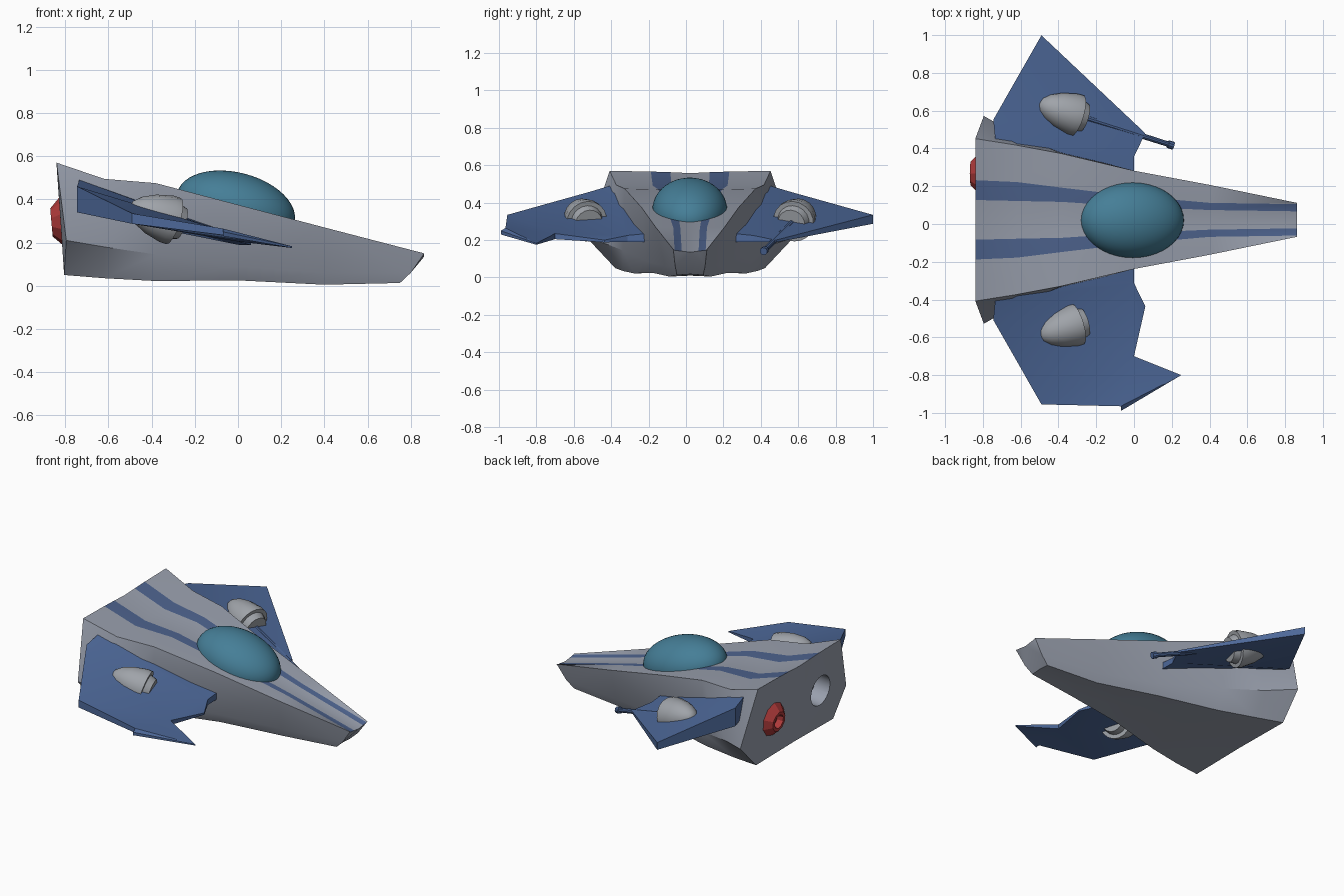
import bpy, bmesh, math
from mathutils import Vector

if "Cube" in bpy.data.objects:
    bpy.data.objects.remove(bpy.data.objects["Cube"])

YC = 0.022  # symmetry plane of the craft


def mat(name, rgb):
    m = bpy.data.materials.new(name)
    m.diffuse_color = (*rgb, 1)
    m.use_nodes = True
    m.node_tree.nodes["Principled BSDF"].inputs["Base Color"].default_value = m.diffuse_color
    return m


GREY = mat("hull_grey", (0.32, 0.35, 0.42))
STRIPE = mat("stripe_blue", (0.075, 0.125, 0.27))
BLUE = mat("wing_blue", (0.075, 0.14, 0.32))
GLASS = mat("canopy_teal", (0.06, 0.21, 0.31))
RED = mat("engine_red", (0.45, 0.045, 0.045))
POD = mat("pod_grey", (0.35, 0.37, 0.40))


def make(name, bm, mats, angle=30):
    bmesh.ops.recalc_face_normals(bm, faces=bm.faces)
    me = bpy.data.meshes.new(name)
    bm.to_mesh(me)
    bm.free()
    for m in mats:
        me.materials.append(m)
    ob = bpy.data.objects.new(name, me)
    bpy.context.collection.objects.link(ob)
    smooth(ob, angle)
    return ob


def smooth(ob, angle):
    bpy.ops.object.select_all(action='DESELECT')
    ob.select_set(True)
    bpy.context.view_layer.objects.active = ob
    bpy.ops.object.shade_smooth_by_angle(angle=math.radians(angle))


def lathe(name, profile, origin, axis, material, sides=16, angle=35):
    """Spin (distance, radius) pairs around an axis."""
    q = Vector((0, 0, 1)).rotation_difference(Vector(axis).normalized())
    bm = bmesh.new()
    rings = []
    for t, r in profile:
        rings.append([bm.verts.new(Vector(origin) + q @ Vector((
            r * math.cos(2 * math.pi * i / sides), r * math.sin(2 * math.pi * i / sides), t)))
            for i in range(sides)])
    for a, b in zip(rings, rings[1:]):
        for i in range(sides):
            j = (i + 1) % sides
            bm.faces.new((a[i], a[j], b[j], b[i]))
    bmesh.ops.remove_doubles(bm, verts=bm.verts, dist=1e-5)
    ends = [e for e in bm.edges if e.is_boundary]
    if ends:
        bmesh.ops.holes_fill(bm, edges=ends, sides=0)
    return make(name, bm, [material], angle)


# Hull stations: x of deck, chine, bottom; (half width, z) of deck edge, chine,
# bottom; stripe inner and outer half width; dip of the deck centre
stations = [
    (-0.84, -0.795, -0.805, (0.43, 0.57), (0.55, 0.21), (0.40, 0.05), 0.105, 0.21, 0.012),
    (-0.62, -0.62, -0.62, (0.395, 0.495), (0.45, 0.18), (0.36, 0.035), 0.10, 0.20, 0.012),
    (-0.38, -0.38, -0.38, (0.35, 0.475), (0.36, 0.145), (0.30, 0.022), 0.095, 0.17, 0.015),
    (0.0, 0.0, 0.0, (0.26, 0.375), (0.235, 0.09), (0.20, 0.025), 0.07, 0.125, 0.012),
    (0.4, 0.4, 0.4, (0.185, 0.27), (0.135, 0.06), (0.11, 0.005), 0.052, 0.09, 0.01),
    (0.862, 0.80, 0.75, (0.09, 0.15), (0.08, 0.06), (0.07, 0.013), 0.045, 0.083, 0.015),
]
bm = bmesh.new()
rings = []
for xd, xc, xb, e, c, b, si, so, dip in stations:
    half = [(xd, 0, e[1] - dip), (xd, si, e[1] - dip * 0.6), (xd, so, e[1] - dip * 0.3),
            (xd, *e), (xc, *c), (xb, *b), (xb, 0, b[1] + 0.005)]
    full = half + [(x, -h, z) for x, h, z in half[5:0:-1]]
    rings.append([bm.verts.new((x, h + YC, z)) for x, h, z in full])
for a, b in zip(rings, rings[1:]):
    for k in range(12):
        f = bm.faces.new((a[k], a[(k + 1) % 12], b[(k + 1) % 12], b[k]))
        f.material_index = 1 if k in (1, 10) else 0
for end in (rings[0], rings[-1]):
    bm.faces.new(end)
bmesh.ops.triangulate(bm, faces=bm.faces)
hull = make("hull", bm, [GREY, STRIPE], 32)

# Empty engine socket cut into the back of the hull
cutter = lathe("socket_cutter", [(-0.09, 0.098), (0.15, 0.098)],
               (-0.806, YC - 0.245, 0.30), (-1, 0, -0.09), GREY, 24)
cutter.hide_render = True
mod = hull.modifiers.new("socket", 'BOOLEAN')
mod.operation = 'DIFFERENCE'
mod.solver = 'EXACT'
mod.object = cutter
bpy.context.view_layer.objects.active = hull
bpy.ops.object.modifier_apply(modifier=mod.name)
bpy.data.objects.remove(cutter)
smooth(hull, 32)

# Remaining engine nozzle
lathe("engine_nozzle", [(-0.02, 0), (-0.02, 0.112), (0.012, 0.112), (0.058, 0.065),
                        (0.058, 0.045), (0.02, 0.035), (0.02, 0)],
      (-0.806, YC + 0.245, 0.298), (-1, 0, -0.09), RED, 10, 20)

# Canopy, tilted with the deck
bpy.ops.mesh.primitive_uv_sphere_add(segments=40, ring_count=24, location=(-0.01, 0.02, 0.362),
                                     rotation=(0, math.radians(14.5), 0))
canopy = bpy.context.object
canopy.name = "canopy"
canopy.scale = (0.28, 0.20, 0.162)
canopy.data.materials.append(GLASS)
bpy.ops.object.shade_smooth()

# Wings: x, half width, top z, bottom z; the right one keeps its front prong
rear = [(0.0, 0.18, 0.24, 0.19), (-0.72, 0.34, 0.49, 0.37), (-0.735, 0.43, 0.49, 0.37),
        (-0.745, 0.53, 0.46, 0.34), (-0.49, 0.977, 0.335, 0.287)]
prong = [(-0.07, 0.987, 0.265, 0.235), (-0.07, 1.012, 0.25, 0.23),
         (0.25, 0.822, 0.183, 0.175), (0.0, 0.722, 0.235, 0.205)]
front = [(0.06, 0.458, 0.20, 0.188), (0.0, 0.335, 0.225, 0.19)]


def wing(name, side, pts):
    bm = bmesh.new()
    top = [bm.verts.new((x, YC + side * h, zt)) for x, h, zt, zb in pts]
    low = [bm.verts.new((x, YC + side * h, zb)) for x, h, zt, zb in pts]
    n = len(pts)
    for i in range(n):
        j = (i + 1) % n
        bm.faces.new((top[i], top[j], low[j], low[i]))
    caps = [bm.faces.new(top), bm.faces.new(low)]
    bmesh.ops.triangulate(bm, faces=caps)
    make(name, bm, [BLUE], 25)


wing("left_wing", 1, rear + front)
wing("right_wing", -1, rear + prong + front)

# Gun pods through the wings, with a whole and a broken barrel
for name, s, length in (("left", 1, 0.53), ("right", -1, 0.24)):
    axis = Vector((0.95, -0.29 * s, -0.30)).normalized()
    start = Vector((-0.505, YC + s * 0.615, 0.365))
    lathe(name + "_gun_pod", [(0, 0), (0.015, 0.035), (0.05, 0.065), (0.11, 0.093), (0.19, 0.112),
                              (0.225, 0.112), (0.225, 0.088), (0.265, 0.075), (0.265, 0)],
          start, axis, POD, 18)
    barrel = [(0.0, 0), (0.0, 0.017), (length, 0.015), (length, 0)]
    if s == 1:
        barrel[2:] = [(length - 0.03, 0.014), (length - 0.03, 0.021), (length, 0.021), (length, 0)]
    lathe(name + "_gun_barrel", barrel, start + axis * 0.25, (0.95, -0.30 * s, -0.30), BLUE, 10)
